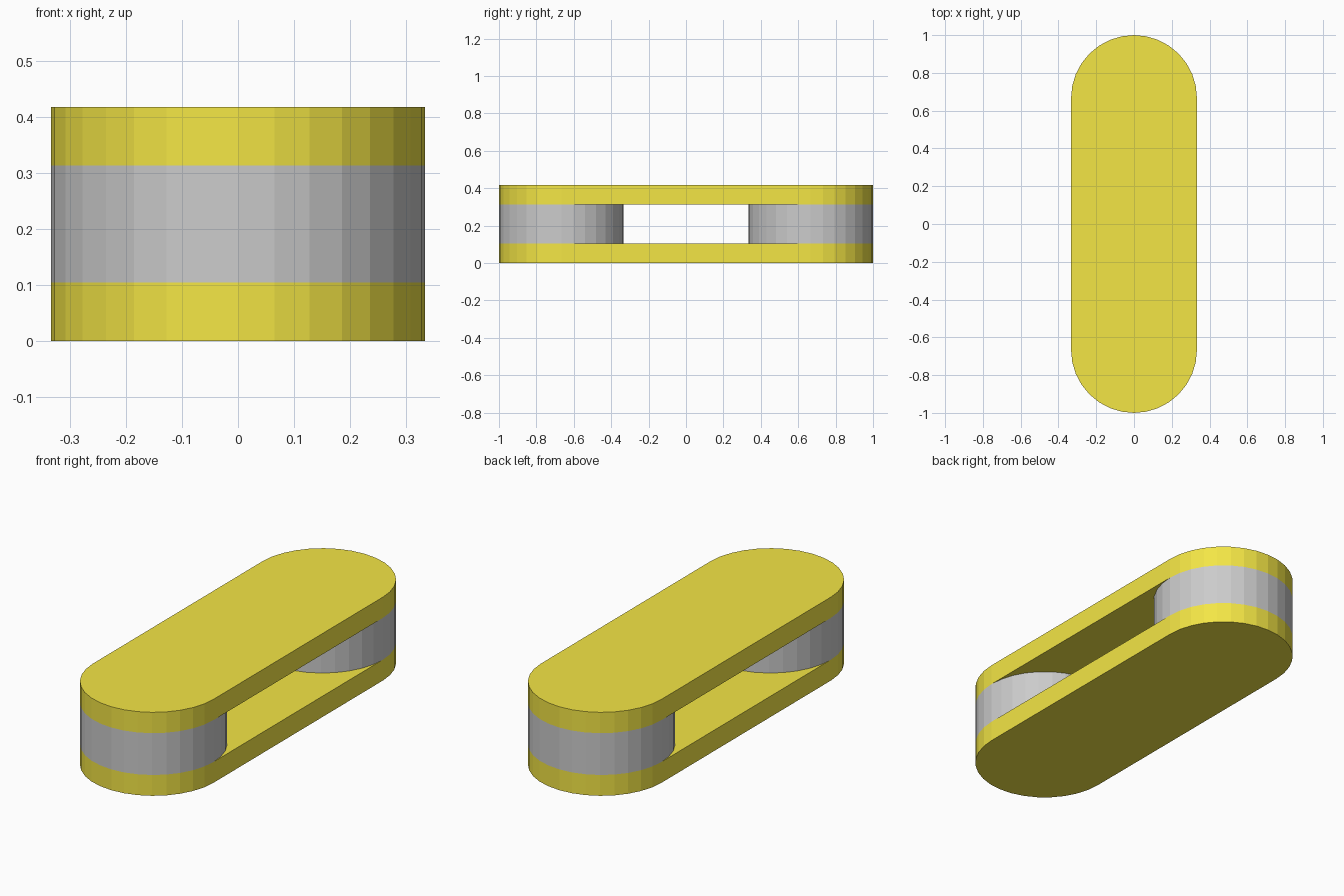
import bpy, bmesh, math

if "Cube" in bpy.data.objects:
    bpy.data.objects.remove(bpy.data.objects["Cube"])

R = 1 / 3            # end radius
CY = 2 / 3           # distance of end centres from the middle
T = 0.104            # plate thickness
H = 0.417            # total height
SEG = 32

yellow = bpy.data.materials.new("yellow")
yellow.diffuse_color = (0.9, 0.79, 0.06, 1)
yellow.use_nodes = True
yellow.node_tree.nodes["Principled BSDF"].inputs["Base Color"].default_value = yellow.diffuse_color


def arc(cy, start, steps):
    step = 2 * math.pi / SEG
    return [(R * math.cos(start + i * step), cy + R * math.sin(start + i * step))
            for i in range(steps)]


def prism(name, outline, z0, z1, mat=None):
    bm = bmesh.new()
    face = bm.faces.new([bm.verts.new((x, y, z0)) for x, y in outline])
    top = bmesh.ops.extrude_face_region(bm, geom=[face])["geom"]
    verts = [v for v in top if isinstance(v, bmesh.types.BMVert)]
    bmesh.ops.translate(bm, verts=verts, vec=(0, 0, z1 - z0))
    bmesh.ops.recalc_face_normals(bm, faces=bm.faces)
    mesh = bpy.data.meshes.new(name)
    bm.to_mesh(mesh)
    bm.free()
    if mat:
        mesh.materials.append(mat)
    obj = bpy.data.objects.new(name, mesh)
    bpy.context.collection.objects.link(obj)


# Round-ended outer link plates
half = SEG // 2 + 1
stadium = arc(CY, 0, half) + arc(-CY, math.pi, half)
prism("bottom_plate", stadium, 0, T, yellow)
prism("top_plate", stadium, H - T, H, yellow)

# Rollers between the plates
for name, y in (("front_roller", -CY), ("back_roller", CY)):
    prism(name, arc(y, 0, SEG), T, H - T)
